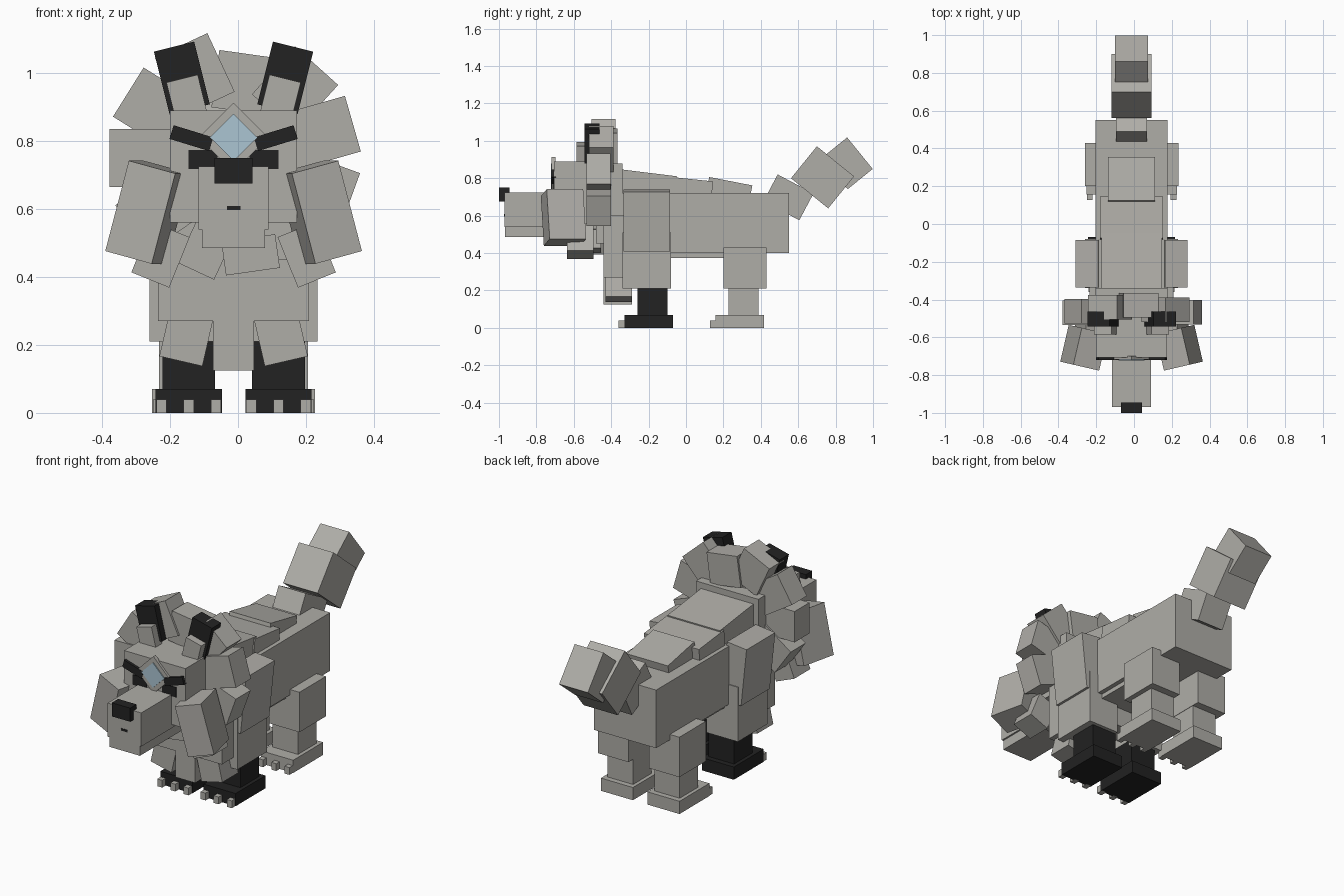
import bpy
from math import radians, sin, cos
from mathutils import Matrix, Euler

old = bpy.data.objects.get("Cube")
if old:
    bpy.data.objects.remove(old, do_unlink=True)

AXIS = -.013  # the plane of symmetry sits slightly off centre


def material(name, red, green, blue):
    mat = bpy.data.materials.new(name)
    mat.use_nodes = True
    colour = (red, green, blue, 1)
    mat.diffuse_color = colour
    mat.node_tree.nodes["Principled BSDF"].inputs["Base Color"].default_value = colour
    return mat


GREY = material("warm_grey", .43, .42, .39)
BLACK = material("black", .016, .016, .016)
BLUE = material("pale_blue", .41, .56, .65)


def box(name, mat, x=0, y=0, z=0, width=.1, depth=.1, height=.1, pitch=0, roll=0, yaw=0):
    """Box by its centre; pitch turns it in the side view, roll in the front view."""
    bpy.ops.mesh.primitive_cube_add(size=1)
    part = bpy.context.object
    part.name = name
    turn = Euler((radians(pitch), -radians(roll), radians(yaw))).to_matrix().to_4x4()
    place = Matrix.Translation((x + AXIS, y, z))
    part.data.transform(place @ turn @ Matrix.Diagonal((width, depth, height, 1)))
    part.data.materials.append(mat)


def pair(name, mat, x, roll=0, yaw=0, **shape):
    """Two mirrored boxes, described for the left side."""
    box("left_" + name, mat, x=x, roll=roll, yaw=yaw, **shape)
    box("right_" + name, mat, x=-x, roll=-roll, yaw=-yaw, **shape)


# Body and chest
box("body", GREY, y=.095, z=.56, width=.38, depth=.91, height=.32)
box("belly", GREY, y=.06, z=.41, width=.33, depth=.32, height=.07)
box("chest", GREY, y=-.27, z=.435, width=.445, depth=.34, height=.33)
box("neck", GREY, y=-.41, z=.665, width=.38, depth=.14, height=.43)

# Overlapping plates along the back
box("front_back_plate", GREY, y=-.21, z=.765, width=.32, depth=.31, height=.13, pitch=-7)
box("middle_back_plate", GREY, y=.03, z=.74, width=.335, depth=.22, height=.11, pitch=-6)
box("rear_back_plate", GREY, y=.23, z=.735, width=.25, depth=.235, height=.1, pitch=-11)

# Chest tufts
box("middle_tuft", GREY, y=-.365, z=.22, width=.12, depth=.15, height=.19)
pair("side_tuft", GREY, x=.137, y=-.36, z=.23, width=.13, depth=.14, height=.16, roll=13)

# Upper legs
pair("shoulder", GREY, x=.22, y=-.21, z=.575, width=.12, depth=.25, height=.32, roll=-6)
pair("front_upper_leg", GREY, x=.152, y=-.21, z=.36, width=.19, depth=.26, height=.3)
pair("rear_upper_leg", GREY, x=.155, y=.315, z=.32, width=.185, depth=.23, height=.22)


# Lower legs, feet and claws
def foot(end, mat, x, y):
    pair(end + "_lower_leg", mat, x=x, y=y + .02, z=.14, width=.155, depth=.16, height=.16)
    pair(end + "_foot", mat, x=x, y=y, z=.035, width=.195, depth=.26, height=.07)
    for step in (-.08, 0, .08):
        pair(end + "_claw", GREY, x=x + step, y=y - .14, z=.02,
             width=.03, depth=.04, height=.04)


foot("front", BLACK, x=.132, y=-.2)
foot("rear", GREY, x=.142, y=.287)

# Tail
box("tail_base", GREY, y=.548, z=.698, width=.165, depth=.217, height=.162, pitch=-28)
box("tail_middle", GREY, y=.73, z=.805, width=.21, depth=.256, height=.22, pitch=-39)
box("tail_tip", GREY, y=.863, z=.88, width=.175, depth=.217, height=.172, pitch=-51)

# Head, muzzle and nose
box("head", GREY, y=-.558, z=.725, width=.374, depth=.295, height=.33)
box("snout", GREY, y=-.825, z=.632, width=.205, depth=.29, height=.185)
box("jaw", GREY, y=-.784, z=.515, width=.186, depth=.368, height=.06)
box("nose", BLACK, y=-.972, z=.712, width=.112, depth=.055, height=.075)
box("mouth_mark", BLACK, y=-.969, z=.602, width=.04, depth=.008, height=.012)

# Eyes, brows and forehead gem
pair("eye", BLACK, x=.09, y=-.706, z=.745, width=.085, depth=.006, height=.055)
pair("brow", BLACK, x=.124, y=-.708, z=.808, width=.122, depth=.024, height=.042, roll=17)
box("gem_frame", GREY, y=-.708, z=.81, width=.145, depth=.02, height=.145, roll=45)
box("gem", BLUE, y=-.719, z=.81, width=.098, depth=.008, height=.098, roll=45)

# Ears
pair("ear", BLACK, x=.152, y=-.503, z=.985, width=.122, depth=.08, height=.19, roll=-14)
pair("inner_ear", GREY, x=.137, y=-.557, z=.925, width=.095, depth=.055, height=.12, roll=-14)

# Cheek tufts
pair("cheek_tuft", GREY, x=.252, y=-.655, z=.59, width=.145, depth=.2, height=.275,
     roll=15, yaw=13)

# Mane locks fanned around the neck, the side ones further forward
for roll in (25, 58, 90, 125, -42, -74, -110):
    across, up = -sin(radians(roll)), cos(radians(roll))
    box("mane_lock", GREY, x=.27 * across, y=-.42 - .05 * abs(across), z=.75 + .27 * up,
        width=.17, depth=.13, height=.19, roll=roll)
box("crown_lock", GREY, x=.039, y=-.43, z=.97, width=.187, depth=.13, height=.17, roll=-8)

# Locks under the chin
pair("lower_lock", GREY, x=.215, y=-.565, z=.465, width=.12, depth=.14, height=.16, roll=22)
box("right_chin_lock", GREY, x=-.08, y=-.49, z=.485, width=.12, depth=.13, height=.15, roll=-25)
box("left_chin_lock", GREY, x=.05, y=-.52, z=.465, width=.16, depth=.13, height=.1, roll=8)
